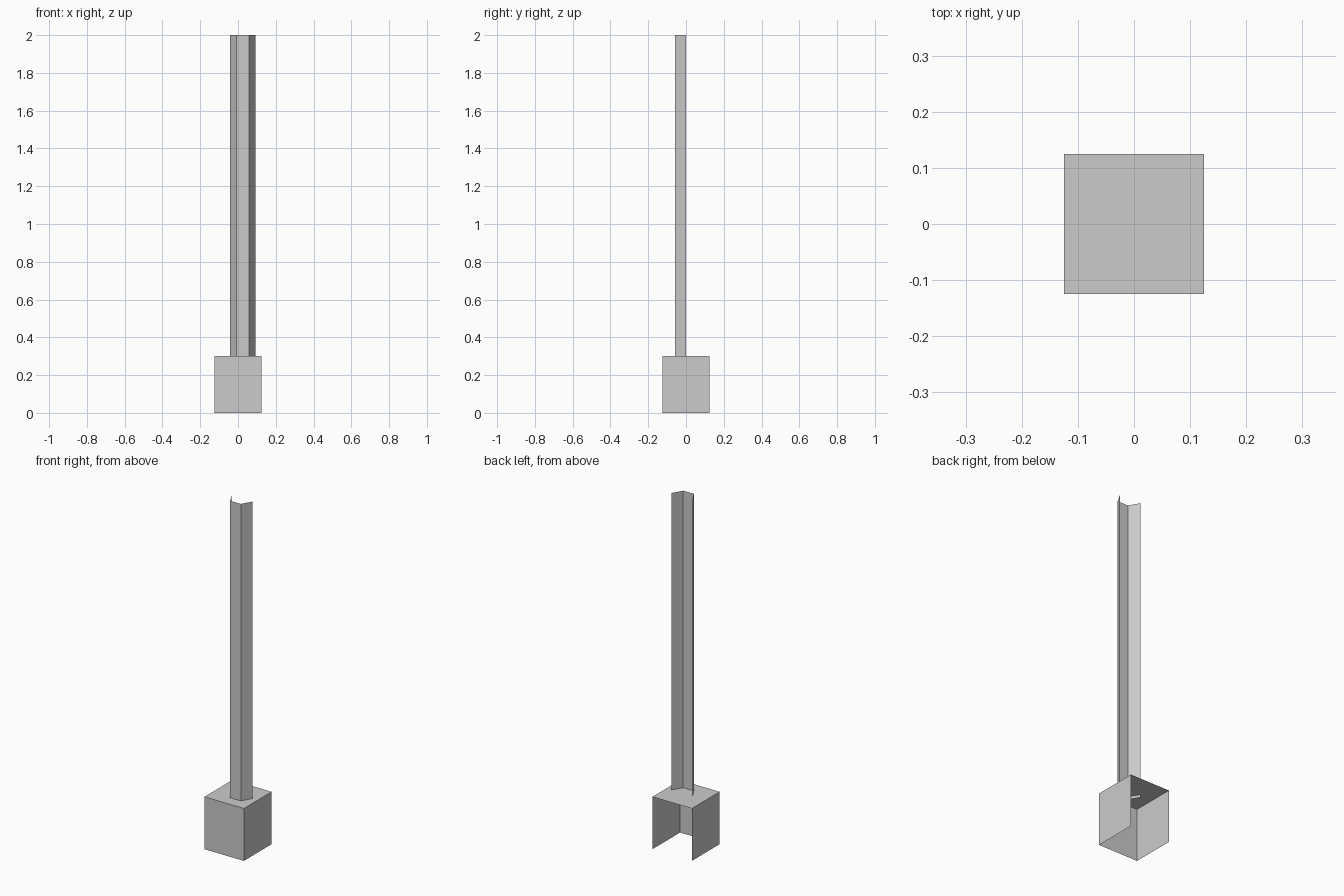
import bpy, bmesh, math

if "Cube" in bpy.data.objects:
    bpy.data.objects.remove(bpy.data.objects["Cube"])

HALF, BASE_H, TOP = 0.125, 0.30, 2.0


def extruded_sheet(name, profile, z0, z1):
    """Open profile of (x, y) points swept straight up as a thin sheet."""
    bm = bmesh.new()
    verts = [bm.verts.new((x, y, z0)) for x, y in profile]
    edges = [bm.edges.new(pair) for pair in zip(verts, verts[1:])]
    ret = bmesh.ops.extrude_edge_only(bm, edges=edges)
    for v in ret["geom"]:
        if isinstance(v, bmesh.types.BMVert):
            v.co.z = z1
    bmesh.ops.recalc_face_normals(bm, faces=bm.faces)
    # normals face outwards, away from the open back
    front = min(bm.faces, key=lambda f: f.calc_center_median().y)
    if front.normal.y > 0:
        bmesh.ops.reverse_faces(bm, faces=bm.faces)
    mesh = bpy.data.meshes.new(name)
    bm.to_mesh(mesh)
    bm.free()
    obj = bpy.data.objects.new(name, mesh)
    bpy.context.collection.objects.link(obj)
    return obj


# Base walls: front and two sides, open at the back and underneath
extruded_sheet("base_walls",
               [(-HALF, HALF), (-HALF, -HALF), (HALF, -HALF), (HALF, HALF)],
               0.0, BASE_H)

# Base top plate
bpy.ops.mesh.primitive_plane_add(size=2 * HALF, location=(0, 0, BASE_H))
bpy.context.object.name = "base_top"

# Post: half-hexagon channel, open at the back, dipping just below the plate
R, CX = 0.067, 0.025
half_hex = [(CX + R * math.cos(math.radians(a)), R * math.sin(math.radians(a)))
            for a in (180, 240, 300, 360)]
extruded_sheet("post", half_hex, BASE_H - 0.015, TOP)
